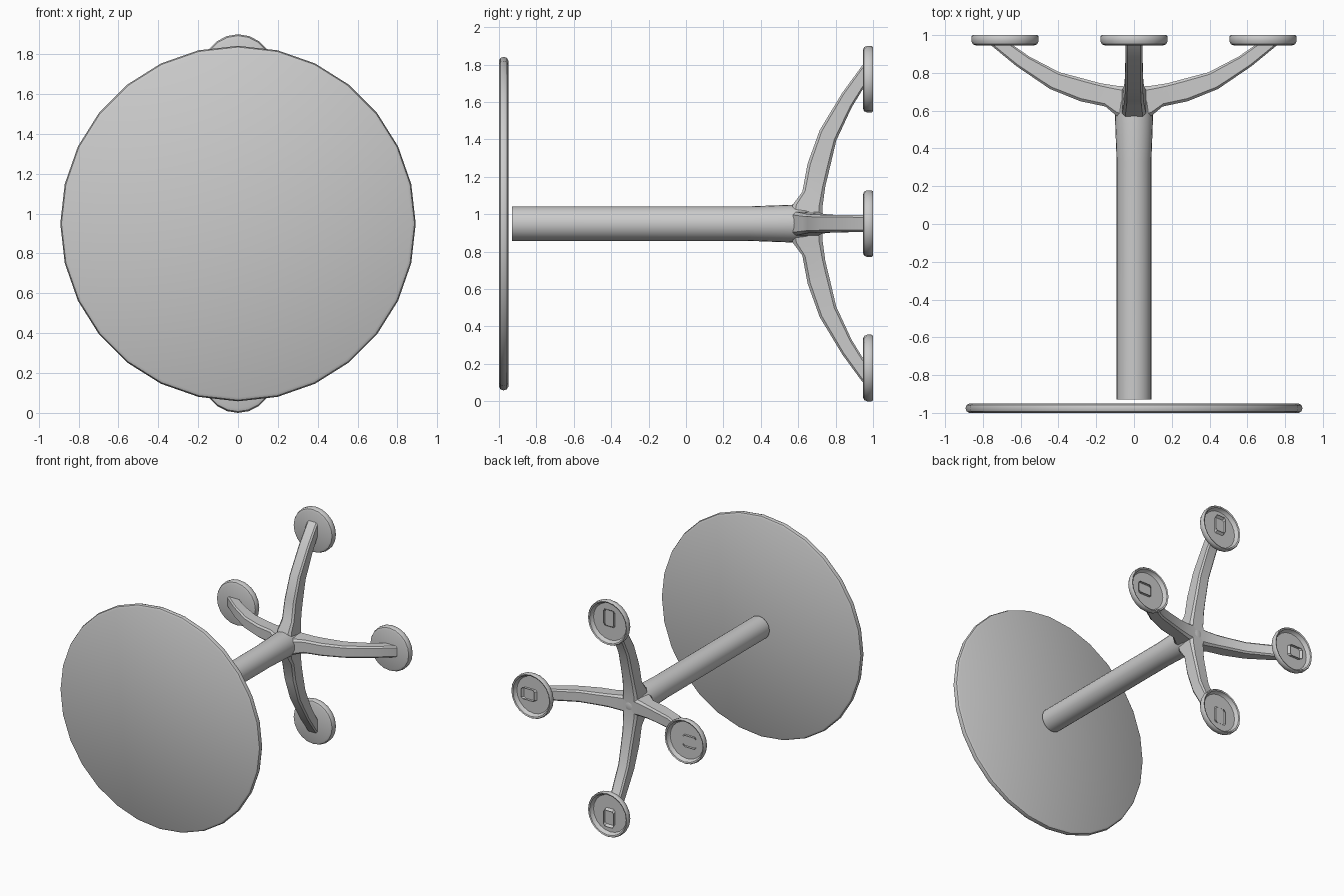
import bpy, bmesh, math
from mathutils import Vector

if "Cube" in bpy.data.objects:
    bpy.data.objects.remove(bpy.data.objects["Cube"])

AXIS_Z = 0.95   # height of the column axis, which runs along y

grey = bpy.data.materials.new("plain grey")
grey.use_nodes = True
grey.diffuse_color = (0.6, 0.6, 0.6, 1)
grey.node_tree.nodes["Principled BSDF"].inputs["Base Color"].default_value = (0.6, 0.6, 0.6, 1)


def finish(name, bm, angle):
    """Turn a bmesh into a shaded object."""
    bmesh.ops.remove_doubles(bm, verts=bm.verts, dist=1e-5)
    bmesh.ops.recalc_face_normals(bm, faces=bm.faces)
    mesh = bpy.data.meshes.new(name)
    bm.to_mesh(mesh)
    bm.free()
    mesh.materials.append(grey)
    obj = bpy.data.objects.new(name, mesh)
    bpy.context.collection.objects.link(obj)
    bpy.ops.object.select_all(action='DESELECT')
    obj.select_set(True)
    bpy.context.view_layer.objects.active = obj
    bpy.ops.object.shade_smooth_by_angle(angle=math.radians(angle))
    return obj


def lathe(name, profile, sides, cx=0.0, cz=AXIS_Z):
    """Revolve (radius, y) points about an axis parallel to y."""
    bm = bmesh.new()
    verts = [bm.verts.new((cx + r, y, cz)) for r, y in profile]
    edges = [bm.edges.new(pair) for pair in zip(verts, verts[1:])]
    bmesh.ops.spin(bm, geom=verts + edges, cent=(cx, 0, cz), axis=(0, 1, 0),
                   angle=math.tau, steps=sides)
    return finish(name, bm, 40)


def leg(name, direction, reach):
    """Sweep a chamfered box section between the two edge curves of a leg."""
    outward = Vector(direction)
    side = outward.cross(Vector((0, 1, 0)))
    bm = bmesh.new()
    rings = []
    for (r0, y0), (r1, y1), half in LEG_SECTIONS:
        a = outward * r0 * reach + Vector((0, y0, AXIS_Z))
        b = outward * r1 * reach + Vector((0, y1, AXIS_Z))
        ring = []
        for t, s in ((0, -.75), (0, .75), (.12, 1), (.88, 1),
                     (1, .75), (1, -.75), (.88, -1), (.12, -1)):
            ring.append(bm.verts.new(a.lerp(b, t) + side * half * s))
        rings.append(ring)
    for p, q in zip(rings, rings[1:]):
        for i in range(8):
            j = (i + 1) % 8
            bm.faces.new((p[i], p[j], q[j], q[i]))
    return finish(name, bm, 35)


# Round top with a soft rim
lathe("table_top", [(0, -1), (.872, -1), (.886, -.992), (.892, -.975),
                    (.886, -.958), (.872, -.95), (0, -.95)], 28)

# Column flaring into the hub
lathe("column", [(0, -.93), (.092, -.93), (.092, .33), (.101, .57),
                 (.094, .64), (.078, .705), (.05, .727), (0, .73)], 24)

# Front edge point, back edge point and half width along each leg
LEG_SECTIONS = [
    ((.04, .56), (.02, .728), .066),
    ((.102, .571), (.09, .73), .062),
    ((.17, .622), (.2, .745), .053),
    ((.32, .65), (.29, .767), .05),
    ((.5, .715), (.443, .803), .047),
    ((.70, .836), (.62, .885), .046),
    ((.845, .942), (.715, .943), .045),
    ((.875, .985), (.745, .985), .045),
]

# Dished foot pad, open at the back
PAD = [(0, .946), (.155, .946), (.171, .952), (.178, .968), (.178, .992),
       (.172, 1), (.162, .996), (.156, .972), (.148, .965), (0, .965)]

for label, d, reach, foot in (("upper", (0, 0, 1), 1, .772),
                              ("lower", (0, 0, -1), 1, .772),
                              ("left", (1, 0, 0), .89, .683),
                              ("right", (-1, 0, 0), .89, .683)):
    leg(label + "_leg", d, reach)
    lathe(label + "_foot", PAD, 20, d[0] * foot, AXIS_Z + d[2] * foot)
